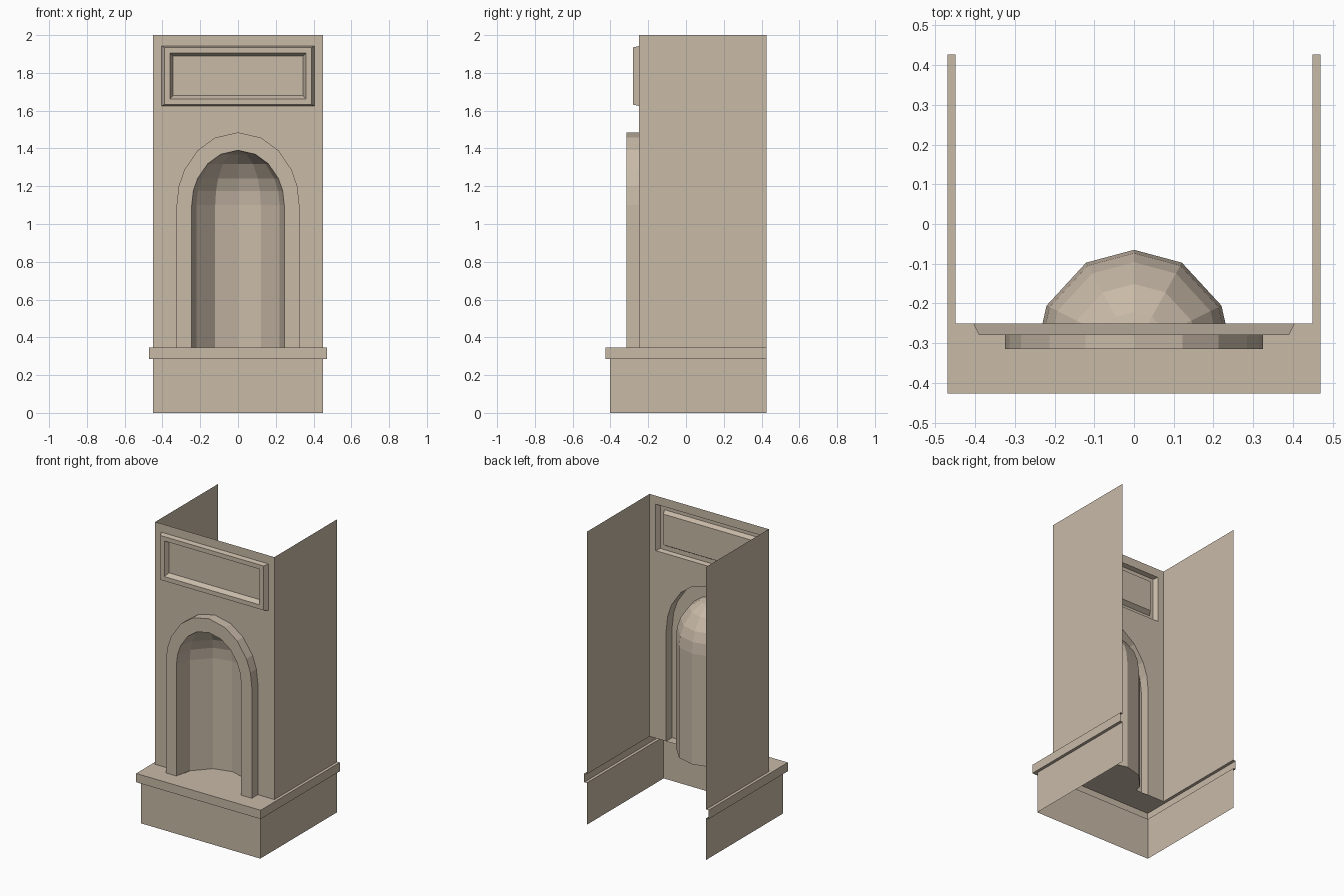
import bpy, bmesh
from math import sin, cos, radians

if "Cube" in bpy.data.objects:
    bpy.data.objects.remove(bpy.data.objects["Cube"])

stone = bpy.data.materials.new("stone")
stone.diffuse_color = (0.58, 0.49, 0.39, 1)
stone.use_nodes = True
stone.node_tree.nodes["Principled BSDF"].inputs["Base Color"].default_value = stone.diffuse_color

BACK, WALL, ARCH = 0.427, -0.25, -0.315   # depths of open back, wall face, arch face
LEDGE, SPRING = 0.345, 1.10               # heights of ledge top and arch spring
LATS = [radians(a) for a in (0, 15, 29, 49, 68, 90)]


def build(name, loops=(), closed=False, faces=()):
    """Skin a list of point loops, then add single faces."""
    bm = bmesh.new()
    rings = [[bm.verts.new(p) for p in loop] for loop in loops]
    for a, b in zip(rings, rings[1:]):
        n = len(a)
        for i in range(n if closed else n - 1):
            j = (i + 1) % n
            bm.faces.new((a[i], a[j], b[j], b[i]))
    for f in faces:
        bm.faces.new([bm.verts.new(p) for p in f])
    bmesh.ops.remove_doubles(bm, verts=bm.verts, dist=1e-5)
    me = bpy.data.meshes.new(name)
    bm.to_mesh(me)
    bm.free()
    me.materials.append(stone)
    ob = bpy.data.objects.new(name, me)
    bpy.context.collection.objects.link(ob)
    return ob


def u_loop(hx, front, z):
    return [(-hx, BACK, z), (-hx, front, z), (hx, front, z), (hx, BACK, z)]


def rect(hx, lo, hi, y):
    return [(-hx, y, lo), (hx, y, lo), (hx, y, hi), (-hx, y, hi)]


def arch(hx, rise, y):
    """Arch outline from the right foot over the top to the left foot."""
    right = [(hx, y, LEDGE)] + [(hx * cos(a), y, SPRING + rise * sin(a)) for a in LATS[:-1]]
    return right + [(0, y, SPRING + rise)] + [(-x, d, z) for x, d, z in reversed(right)]


# Plinth with projecting ledge, open at back and bottom
build("plinth_and_ledge", [u_loop(0.45, -0.402, 0), u_loop(0.45, -0.402, 0.285),
                           u_loop(0.47, -0.427, 0.285), u_loop(0.47, -0.427, LEDGE),
                           u_loop(0.45, WALL, LEDGE)])

# Side walls
for name, s in (("left_wall", -1), ("right_wall", 1)):
    f = [(s * 0.45, WALL, LEDGE), (s * 0.45, BACK, LEDGE),
         (s * 0.45, BACK, 2), (s * 0.45, WALL, 2)]
    build(name, faces=[f if s > 0 else f[::-1]])

# Front wall around the arch opening
build("front_wall", faces=[[(0.45, WALL, LEDGE), (0.45, WALL, 1.55), (-0.45, WALL, 1.55),
                            (-0.45, WALL, LEDGE)] + arch(0.325, 0.385, WALL)[::-1]])

# Upper wall with raised frame and recessed panel
panel = rect(0.345, 1.68, 1.89, WALL)
build("upper_panel", [rect(0.45, 1.55, 2, WALL), rect(0.405, 1.625, 1.942, WALL),
                      rect(0.39, 1.632, 1.935, -0.28), rect(0.36, 1.662, 1.905, -0.28),
                      panel], closed=True, faces=[panel])

# Arch surround
build("arch_surround", [arch(0.325, 0.385, WALL), arch(0.325, 0.385, ARCH),
                        arch(0.245, 0.29, ARCH)])

# Niche shell: faceted half column with a half dome
plan = [(-0.245 * cos(radians(p)), 0.25 * sin(radians(p)))
        for p in (0, 26, 60.5, 90, 119.5, 154, 180)]
levels = [(1, LEDGE)] + [(cos(a), SPRING + 0.29 * sin(a)) for a in LATS]
build("niche_shell", [[(x * c, ARCH + y * c, z) for x, y in plan] for c, z in levels])

# Niche floor behind the ledge
floor = [(-0.227, WALL)] + [(x, ARCH + y) for x, y in plan[1:-1]] + [(0.227, WALL)]
build("niche_floor", faces=[[(x, y, LEDGE) for x, y in reversed(floor)]])
